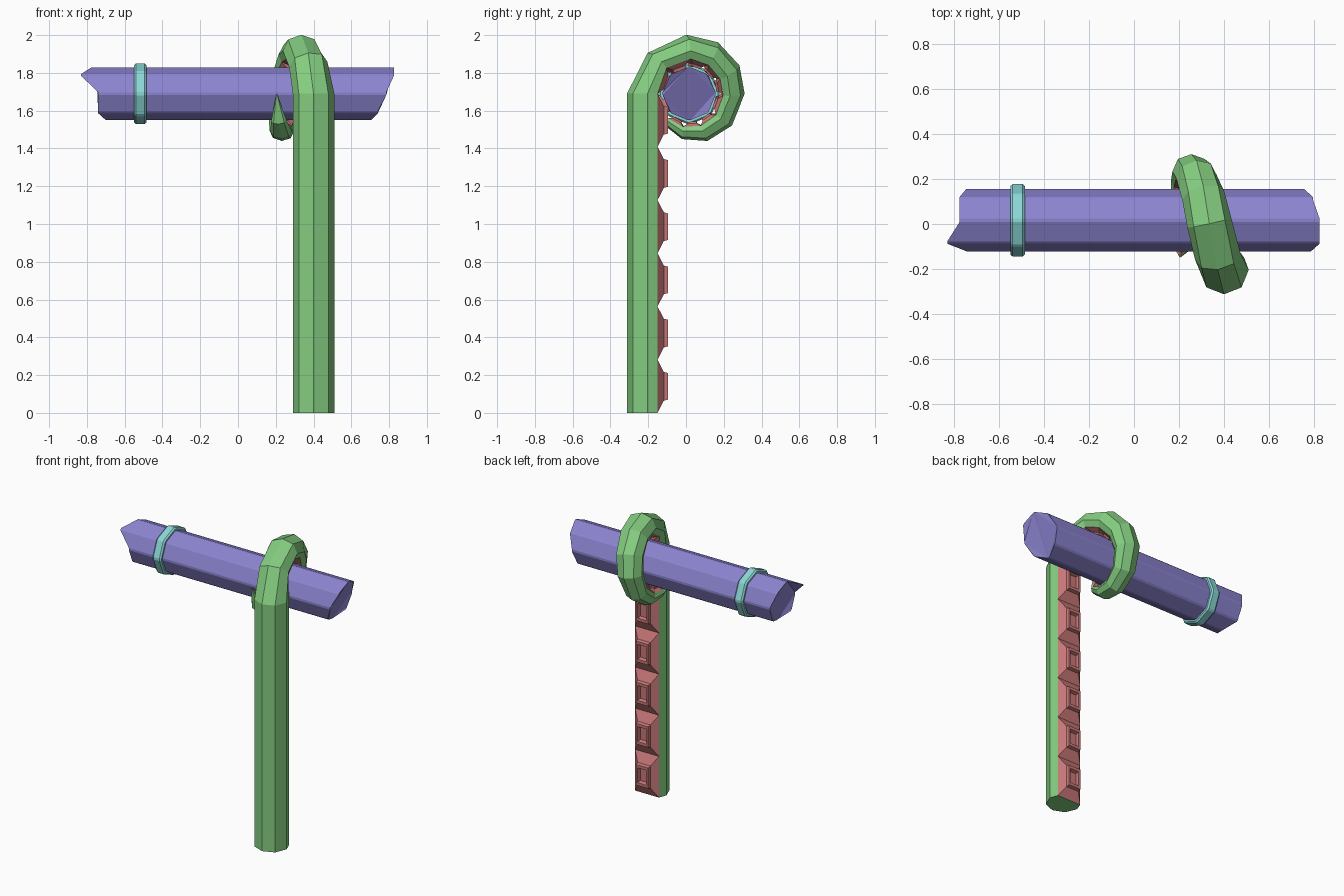
import bpy, bmesh, math
from mathutils import Vector

if "Cube" in bpy.data.objects:
    bpy.data.objects.remove(bpy.data.objects["Cube"])

CY, CZ = 0.0125, 1.69          # axis of the beam and centre of the coil


def material(name, rgb):
    m = bpy.data.materials.new(name)
    m.diffuse_color = (*rgb, 1)
    m.use_nodes = True
    m.node_tree.nodes["Principled BSDF"].inputs["Base Color"].default_value = m.diffuse_color
    return m


PURPLE = material("purple", (0.262, 0.231, 0.631))
GREEN = material("green", (0.231, 0.610, 0.216))
RED = material("red", (0.578, 0.188, 0.188))
TEAL = material("teal", (0.262, 0.679, 0.679))


def finish(name, bm, *mats):
    bmesh.ops.recalc_face_normals(bm, faces=bm.faces)
    me = bpy.data.meshes.new(name)
    bm.to_mesh(me)
    bm.free()
    for m in mats:
        me.materials.append(m)
    ob = bpy.data.objects.new(name, me)
    bpy.context.collection.objects.link(ob)
    return ob


def octagon_ring(bm, xs, r):
    """Octagon around the x axis with narrow chamfered corners."""
    ring = []
    for i in range(8):
        for d in (-3, 3):
            a = math.radians(45 * i + d)
            ring.append(bm.verts.new((xs[i], CY + 0.004 + r * math.cos(a), CZ + r * math.sin(a))))
    return ring


def bridge(bm, a, b):
    n = len(a)
    return [bm.faces.new((a[i], a[(i + 1) % n], b[(i + 1) % n], b[i])) for i in range(n)]


# Beam with broken, uneven ends
bm = bmesh.new()
left = octagon_ring(bm, (-.745, -.775, -.775, -.83, -.74, -.74, -.70, -.74), 0.14)
right = octagon_ring(bm, (.755, .795, .825, .825, .785, .74, .705, .74), 0.14)
bridge(bm, left, right)
caps = []
for ring in (left, right):
    caps.append(bm.faces.new([ring[i] for i in (0, 1, 4, 5, 8, 9, 12, 13)]))
    for k in (1, 5, 9, 13):
        caps.append(bm.faces.new([ring[(k + j) % 16] for j in range(4)]))
bmesh.ops.triangulate(bm, faces=caps)
finish("beam", bm, PURPLE)

# Band around the beam
bm = bmesh.new()
profile = ((-.55, .134), (-.55, .152), (-.54, .161), (-.495, .161), (-.485, .152), (-.485, .134))
rings = [octagon_ring(bm, [x] * 8, r) for x, r in profile]
for i in range(len(rings)):
    bridge(bm, rings[i], rings[(i + 1) % len(rings)])
finish("band", bm, TEAL)

# Tentacle: straight stem, then a tapering coil around the beam
# coil stations: angle, outer radius, inner radius, half width, x
COIL = (
    (180, .325, .163, .110, .400),
    (135, .305, .178, .103, .372),
    (92, .312, .184, .100, .335),
    (60, .314, .184, .096, .308),
    (29, .309, .184, .091, .278),
    (0, .298, .184, .085, .255),
    (-36, .286, .184, .076, .240),
    (-68, .270, .182, .066, .232),
    (-98, .243, .178, .058, .228),
    (-130, .210, .170, .040, .216),
    (-178, .162, .156, .003, .205),
)


def section(bm, centre, wide, out, ri, ro, h):
    t = ro - ri
    pts = ((-.82, 0), (-1, .33), (-.71, .81), (0, 1), (.71, .81), (1, .33), (.82, 0))
    return [bm.verts.new(centre + wide * (w * h) + out * (ri + k * t)) for w, k in pts]


def station(a, x):
    out = Vector((0, math.cos(math.radians(a)), math.sin(math.radians(a))))
    return Vector((x, CY, CZ)), out


bm = bmesh.new()
rings = []
STEM = 6
for i in range(STEM):
    rings.append(section(bm, Vector((.4, CY, CZ * i / STEM)), Vector((1, 0, 0)),
                         Vector((0, -1, 0)), .163, .325, .11))
for i, (a, ro, ri, h, x) in enumerate(COIL):
    c, out = station(a, x)
    wide = Vector((1, 0, 0))
    if 0 < i < len(COIL) - 1:
        ends = []
        for j in (i - 1, i + 1):
            cj, oj = station(COIL[j][0], COIL[j][4])
            ends.append(cj + oj * (COIL[j][1] + COIL[j][2]) / 2)
        wide = (ends[1] - ends[0]).cross(out).normalized()
        if wide.x < 0:
            wide = -wide
    rings.append(section(bm, c, wide, out, ri, ro, h))

under = []
for a, b in zip(rings, rings[1:]):
    under.append(bridge(bm, a, b)[-1])          # inner side carries the suckers
bm.faces.new(rings[0])
bm.faces.new(rings[-1])
bmesh.ops.recalc_face_normals(bm, faces=bm.faces)

# Suckers: raised square cups, one on each inner segment
for f in under:
    f.normal_update()
    n, c = f.normal.copy(), f.calc_center_median()
    base = list(f.verts)
    side = min((base[i].co - base[i - 1].co).length for i in range(4))
    size = min(1, (sum(e.calc_length() for e in f.edges) / 4) / 0.22)
    if side < 0.004:
        f.material_index = 1
        continue
    bm.faces.remove(f)
    prev = base
    for scale, height in ((.54, .033), (.50, .055), (.36, .055), (.30, .035)):
        layer = [bm.verts.new(c + (v.co - c) * scale + n * height * size) for v in base]
        for g in bridge(bm, prev, layer):
            g.material_index = 1
        prev = layer
    bm.faces.new(prev).material_index = 1
finish("tentacle", bm, GREEN, RED)
